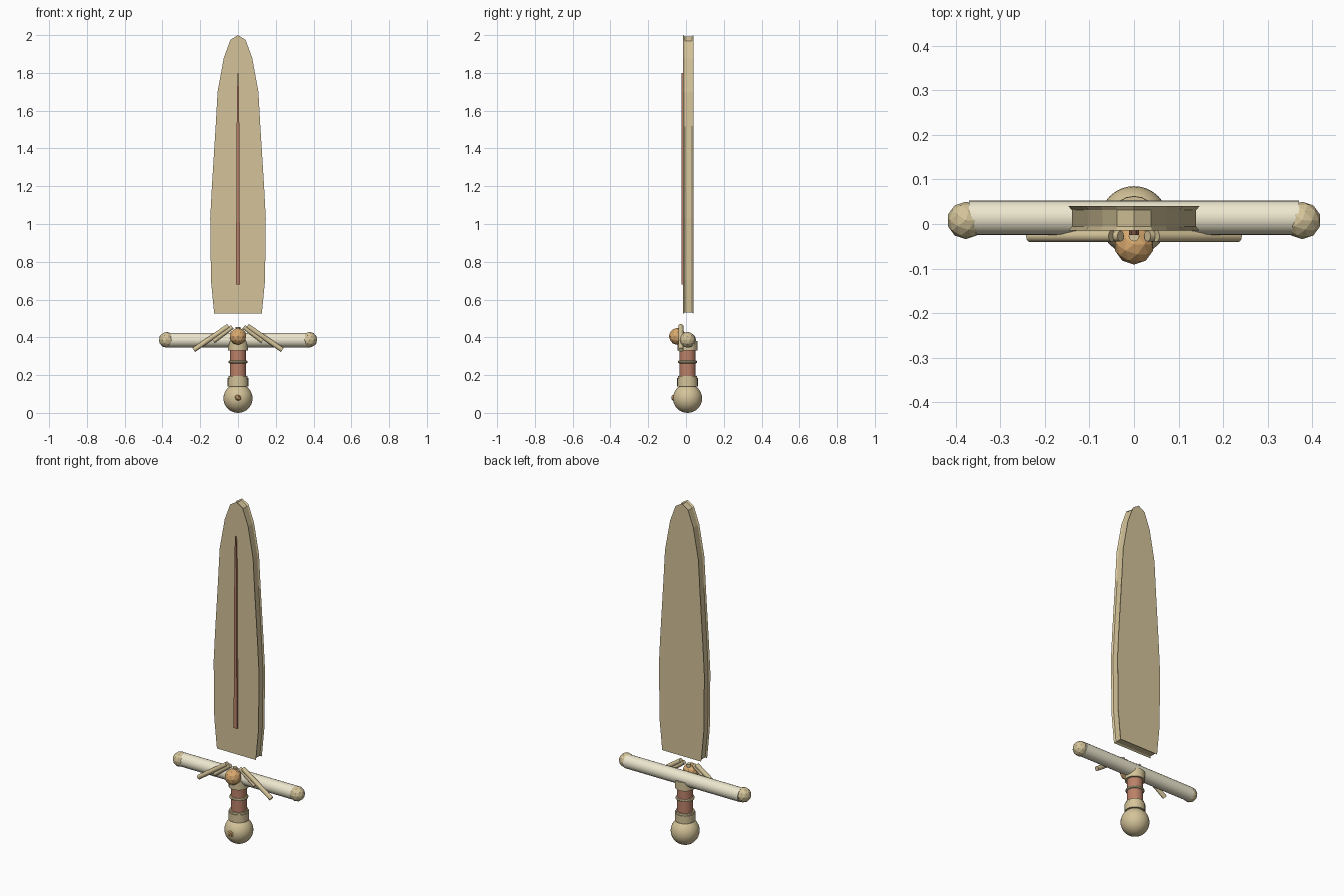
import bpy, bmesh, math
from mathutils import Vector

if "Cube" in bpy.data.objects:
    bpy.data.objects.remove(bpy.data.objects["Cube"])


def mat(name, r, g, b):
    m = bpy.data.materials.new(name)
    m.diffuse_color = (r, g, b, 1)
    m.use_nodes = True
    m.node_tree.nodes["Principled BSDF"].inputs["Base Color"].default_value = m.diffuse_color
    return m


gold = mat("gold", 0.66, 0.55, 0.32)
cream = mat("cream", 0.85, 0.80, 0.62)
leather = mat("leather", 0.50, 0.22, 0.14)
amber = mat("amber", 0.70, 0.40, 0.16)
YC = 0.008  # depth of the hilt axis


def finish(ob, name, m, smooth=False):
    ob.name = name
    ob.data.materials.append(m)
    if smooth:
        bpy.context.view_layer.objects.active = ob
        ob.select_set(True)
        bpy.ops.object.shade_smooth_by_angle(angle=math.radians(40))
    return ob


def rod(name, a, b, r, m, sides=16, smooth=True):
    a, b = Vector(a), Vector(b)
    d = b - a
    bpy.ops.mesh.primitive_cylinder_add(vertices=sides, radius=r, depth=d.length,
                                        location=(a + b) / 2,
                                        rotation=d.to_track_quat('Z', 'Y').to_euler())
    return finish(bpy.context.object, name, m, smooth)


def ball(name, loc, r, m, sub=2):
    bpy.ops.mesh.primitive_ico_sphere_add(subdivisions=sub, radius=r, location=loc)
    return finish(bpy.context.object, name, m)


def loft(name, loops, m):
    """Skin equal-length vertex loops and cap both ends."""
    bm = bmesh.new()
    vs = [[bm.verts.new(p) for p in loop] for loop in loops]
    n = len(vs[0])
    for p, q in zip(vs, vs[1:]):
        for i in range(n):
            j = (i + 1) % n
            bm.faces.new((p[i], p[j], q[j], q[i]))
    bm.faces.new(vs[0])
    bm.faces.new(vs[-1])
    bmesh.ops.recalc_face_normals(bm, faces=bm.faces)
    me = bpy.data.meshes.new(name)
    bm.to_mesh(me)
    bm.free()
    ob = bpy.data.objects.new(name, me)
    bpy.context.collection.objects.link(ob)
    return finish(ob, name, m)


# Blade: mirrored outline with a shallow groove around its edge
half = [(0.126, 0.525), (0.143, 0.70), (0.147, 1.03), (0.138, 1.20), (0.118, 1.52),
        (0.108, 1.70), (0.075, 1.88), (0.04, 1.975)]
outline = half + [(0, 2.0)] + [(-x, z) for x, z in reversed(half)]


def layer(y, inset):
    return [(x * (1 - inset / 0.14), y, 1.2 + (z - 1.2) * (1 - inset / 0.8))
            for x, z in outline]


loft("blade", [layer(-0.015, 0), layer(-0.006, 0.007), layer(0.031, 0.007), layer(0.04, 0)], gold)

# Tapered inlay on the front of the blade
inlay = [(0.011, 0.68), (0.010, 0.86), (0.006, 1.66), (0.002, 1.80)]
inlay += [(-x, z) for x, z in reversed(inlay)]
loft("blade_inlay", [[(x, y, z) for x, z in inlay] for y in (-0.025, -0.013)], leather)

# Cross guard, its end knobs and the crossing rods in front
rod("cross_guard", (-0.37, 0.014, 0.385), (0.37, 0.014, 0.385), 0.039, cream, 20)
for s, side in ((-1, "left"), (1, "right")):
    ball(f"guard_knob_{side}", (s * 0.378, YC, 0.387), 0.042, gold)
    rod(f"long_ornament_rod_{side}", (s * 0.235, -0.027, 0.333), (s * 0.05, -0.027, 0.46),
        0.013, gold, 12)
    rod(f"short_ornament_rod_{side}", (s * 0.13, -0.027, 0.38), (s * 0.03, -0.027, 0.455),
        0.012, gold, 12)
rod("centre_ornament_rod", (0, -0.027, 0.36), (0, -0.027, 0.455), 0.012, gold, 12)
ball("guard_gem", (0, -0.046, 0.405), 0.045, amber)

# Grip with collars and a ring
rod("grip", (0, YC, 0.15), (0, YC, 0.395), 0.043, leather, 20)
rod("upper_collar", (0, YC, 0.33), (0, YC, 0.38), 0.054, gold, 20)
rod("lower_collar", (0, YC, 0.14), (0, YC, 0.185), 0.055, gold, 20)
rod("lower_collar_lip", (0, YC, 0.185), (0, YC, 0.196), 0.05, gold, 20)
for z in (0.27,):
    bpy.ops.mesh.primitive_torus_add(location=(0, YC, z), major_radius=0.043, minor_radius=0.008,
                                     major_segments=24, minor_segments=8)
    finish(bpy.context.object, "grip_ring", gold, True)

# Pommel with a small front stud
bpy.ops.mesh.primitive_uv_sphere_add(segments=32, ring_count=16, radius=0.077,
                                     location=(0, YC, 0.077))
finish(bpy.context.object, "pommel", gold, True)
ball("pommel_stud", (0, -0.06, 0.08), 0.02, amber, 1)
